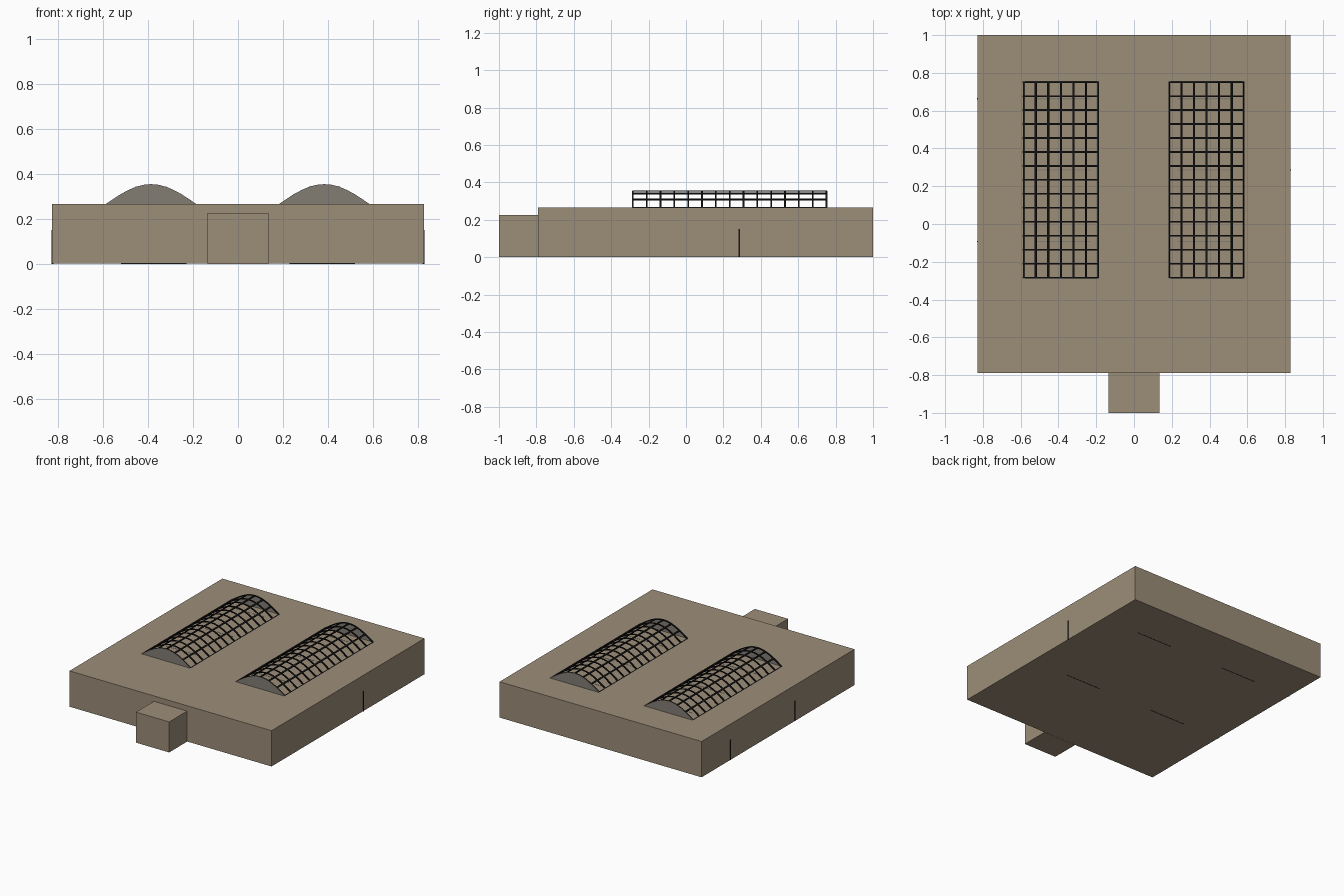
import bpy, bmesh, math
from mathutils import Matrix

if "Cube" in bpy.data.objects:
    bpy.data.objects.remove(bpy.data.objects["Cube"])


def material(name, rgb):
    m = bpy.data.materials.new(name)
    m.diffuse_color = (*rgb, 1)
    m.use_nodes = True
    m.node_tree.nodes["Principled BSDF"].inputs["Base Color"].default_value = m.diffuse_color
    return m


TAN = material("tan wall", (0.335, 0.270, 0.190))
GREY = material("grey end panel", (0.225, 0.205, 0.175))
BLACK = material("black frame", (0.008, 0.008, 0.008))

ROOF, RISE, HALF = 0.266, 0.089, 0.202
Y0, Y1 = -0.29, 0.757


def finish(name, bm, mat):
    bmesh.ops.recalc_face_normals(bm, faces=bm.faces[:])
    me = bpy.data.meshes.new(name)
    bm.to_mesh(me)
    bm.free()
    me.materials.append(mat)
    ob = bpy.data.objects.new(name, me)
    bpy.context.collection.objects.link(ob)
    return ob


def add_box(bm, lo, hi):
    size = [b - a for a, b in zip(lo, hi)]
    mid = [(a + b) / 2 for a, b in zip(lo, hi)]
    bmesh.ops.create_cube(bm, size=1, matrix=Matrix.Translation(mid) @ Matrix.Diagonal((*size, 1)))


def add_prism(bm, outline, y, depth):
    """Extrude a closed x-z outline along y."""
    f = bm.faces.new([bm.verts.new((x, y, z)) for x, z in outline])
    ext = bmesh.ops.extrude_face_region(bm, geom=[f])["geom"]
    bmesh.ops.translate(bm, vec=(0, depth, 0),
                        verts=[v for v in ext if isinstance(v, bmesh.types.BMVert)])


def arch(t):
    """Height of the vault at t in -1..1."""
    return ROOF + RISE * math.cos(t * math.pi / 2)


# Main block and front porch
bm = bmesh.new()
add_box(bm, (-0.828, -0.79, 0.001), (0.828, 1.0, ROOF))
finish("main_block", bm, TAN)
bm = bmesh.new()
add_box(bm, (-0.136, -1.0, 0), (0.136, -0.79, 0.226))
finish("porch", bm, TAN)

# Two barrel skylights: end panels, ribs and rails
STEPS = 12
ts = [-1 + 2 * i / STEPS for i in range(STEPS + 1)]
for side, cx in (("left", -0.387), ("right", 0.384)):
    curve = [(cx + HALF * t, arch(t)) for t in ts]

    bm = bmesh.new()
    for y in (Y0, Y1 - 0.003):
        add_prism(bm, curve, y, 0.003)
    finish(side + "_skylight_ends", bm, GREY)

    bm = bmesh.new()
    inner = [(cx + (HALF - 0.006) * t, arch(t) - 0.006) for t in reversed(ts)]
    for i in range(15):
        y = Y0 + 0.006 + (Y1 - Y0 - 0.012) * i / 14
        add_prism(bm, curve + inner, y - 0.0045, 0.009)
    finish(side + "_skylight_ribs", bm, BLACK)

    bm = bmesh.new()
    for i in range(7):
        t = -1 + i / 3
        slope = math.atan(-RISE / HALF * math.pi / 2 * math.sin(t * math.pi / 2))
        rot = (Matrix.Translation((cx + (HALF - 0.003) * t, (Y0 + Y1) / 2, arch(t) - 0.002))
               @ Matrix.Rotation(-slope, 4, 'Y'))
        bmesh.ops.create_cube(bm, size=1, matrix=rot @ Matrix.Diagonal((0.011, Y1 - Y0 - 0.006, 0.006, 1)))
    finish(side + "_skylight_rails", bm, BLACK)

# Thin slots: edges of inner partitions showing in the floor and roof
bm = bmesh.new()
for y in (-0.093, 0.285, 0.663):
    for s in (-1, 1):
        if y == 0.285:
            continue
        add_box(bm, (min(s * 0.23, s * 0.52), y - 0.002, 0), (max(s * 0.23, s * 0.52), y + 0.002, 0.02))
finish("floor_slots", bm, BLACK)
bm = bmesh.new()
for y in (-0.093, 0.285, 0.663):
    for s in (-1, 1):
        add_box(bm, (min(s * 0.23, s * 0.52), y - 0.003, 0.25), (max(s * 0.23, s * 0.52), y + 0.003, ROOF + 0.001))
finish("roof_slots", bm, GREY)

# Slim vertical strips on the side walls
bm = bmesh.new()
for s, y in ((1, 0.285), (-1, 0.663), (-1, -0.093)):
    add_box(bm, (s * 0.826 - 0.005, y - 0.003, 0), (s * 0.826 + 0.005, y + 0.003, 0.15))
finish("wall_strips", bm, BLACK)
